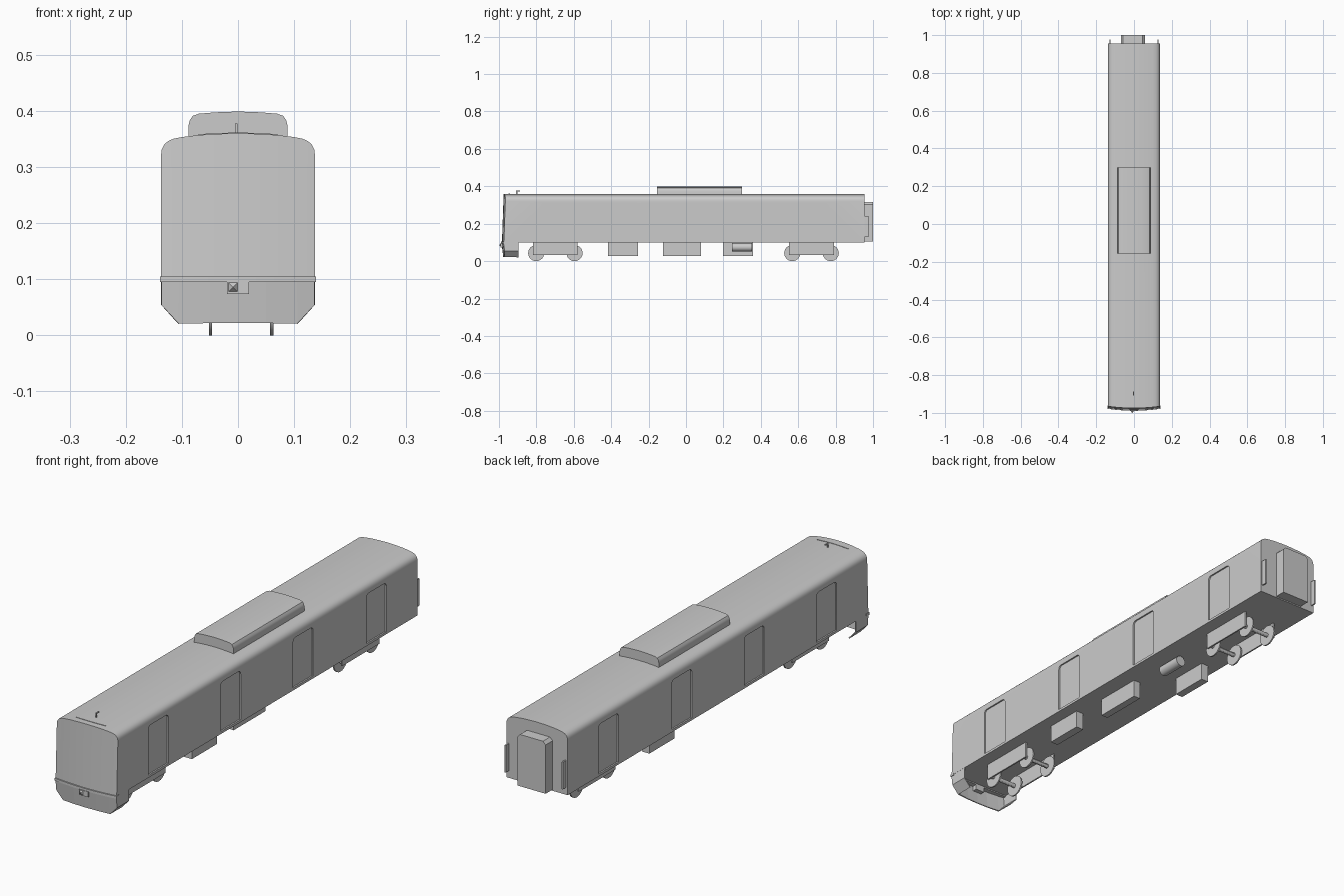
import bpy, bmesh, math
from mathutils import Matrix, Vector

if "Cube" in bpy.data.objects:
    bpy.data.objects.remove(bpy.data.objects["Cube"])


def finish(bm, name, smooth=False):
    bmesh.ops.recalc_face_normals(bm, faces=bm.faces)
    me = bpy.data.meshes.new(name)
    bm.to_mesh(me)
    bm.free()
    ob = bpy.data.objects.new(name, me)
    bpy.context.collection.objects.link(ob)
    if smooth:
        activate(ob)
        bpy.ops.object.shade_smooth_by_angle(angle=math.radians(30))
    return ob


def activate(ob):
    bpy.ops.object.select_all(action='DESELECT')
    ob.select_set(True)
    bpy.context.view_layer.objects.active = ob


def add_box(bm, lo, hi):
    lo, hi = Vector(lo), Vector(hi)
    m = Matrix.Translation((lo + hi) / 2) @ Matrix.Diagonal((*(hi - lo), 1))
    return bmesh.ops.create_cube(bm, size=1, matrix=m)['verts']


def box(name, lo, hi):
    bm = bmesh.new()
    add_box(bm, lo, hi)
    return finish(bm, name)


def cylinder(name, loc, radius, length, axis, sides=24):
    rot = Matrix.Rotation(math.pi / 2, 4, 'Y' if axis == 'X' else 'X')
    bm = bmesh.new()
    bmesh.ops.create_cone(bm, cap_ends=True, segments=sides, radius1=radius,
                          radius2=radius, depth=length,
                          matrix=Matrix.Translation(loc) @ rot)
    return finish(bm, name, True)


def extrude_profile(name, pts, y0, y1):
    bm = bmesh.new()
    f = bm.faces.new([bm.verts.new((x, y0, z)) for x, z in pts])
    r = bmesh.ops.extrude_face_region(bm, geom=[f])
    for v in r['geom']:
        if isinstance(v, bmesh.types.BMVert):
            v.co.y = y1
    return finish(bm, name, True)


def mirrored(half):
    return [(-x, z) for x, z in half[:0:-1]] + half


def column_solid(name, cols, z_bottom, front, y_back):
    """Closed solid made of columns (x, top z), with a curved front face."""
    bm = bmesh.new()
    rows = []
    for x, zt in cols:
        rows.append([bm.verts.new(p) for p in (
            (x, front(x, z_bottom), z_bottom), (x, front(x, zt), zt),
            (x, y_back, zt), (x, y_back, z_bottom))])
    for a, b in zip(rows, rows[1:]):
        for i in range(4):
            j = (i + 1) % 4
            bm.faces.new((a[i], a[j], b[j], b[i]))
    bm.faces.new(rows[0])
    bm.faces.new(rows[-1])
    return finish(bm, name, True)


# Car body: rounded roof section, bowed and slightly raked cab face
roof = mirrored([(0, 0.36), (0.035, 0.3592), (0.07, 0.357), (0.1, 0.3535),
                 (0.115, 0.3505), (0.125, 0.346), (0.132, 0.3395),
                 (0.136, 0.331), (0.137, 0.322)])
body = column_solid("body", roof, 0.1,
                    lambda x, z: -0.984 + 0.035 * (z - 0.1) + 0.55 * x * x, 0.955)

# Recessed door openings, four per side
bm = bmesh.new()
for s in (-1, 1):
    for y in (-0.706, -0.242, 0.222, 0.692):
        vs = add_box(bm, (s * 0.151 - 0.02, y - 0.064, 0.11),
                     (s * 0.151 + 0.02, y + 0.064, 0.31))
        edges = [e for e in {e for v in vs for e in v.link_edges}
                 if abs(e.verts[0].co.x - e.verts[1].co.x) > 0.01
                 and e.verts[0].co.z > 0.2]
        bmesh.ops.bevel(bm, geom=edges, offset=0.015, segments=4,
                        profile=0.5, affect='EDGES')
cutter = finish(bm, "door_cutter")
cutter.hide_render = True
mod = body.modifiers.new("doors", 'BOOLEAN')
mod.operation = 'DIFFERENCE'
mod.solver = 'EXACT'
mod.object = cutter
activate(body)
bpy.ops.object.modifier_apply(modifier=mod.name)
bpy.data.objects.remove(cutter)
bpy.ops.object.shade_smooth_by_angle(angle=math.radians(30))

# Front ledge below the cab face
xs = [-0.139, -0.1, -0.05, 0, 0.05, 0.1, 0.139]
column_solid("front_ledge", [(x, 0.105) for x in xs], 0.095,
             lambda x, z: -0.989 + 0.55 * x * x, -0.96)

# Front skirt: thin shell with chamfered lower corners and side returns
bm = bmesh.new()
sy = lambda x, z: -0.984 + 0.55 * x * x + 0.12 * (0.096 - z)
cols = []
for x in (-0.135, -0.105, -0.05, 0, 0.05, 0.105, 0.135):
    zb = 0.055 if abs(x) > 0.12 else 0.022
    cols.append([bm.verts.new((x, sy(x, z), z)) for z in (0.1, zb)])
for a, b in zip(cols, cols[1:]):
    bm.faces.new((a[0], a[1], b[1], b[0]))
for outer, inner in ((cols[0], cols[1]), (cols[-1], cols[-2])):
    chain = [outer[0], outer[1], inner[1]]
    back = [bm.verts.new((v.co.x, -0.895, v.co.z)) for v in chain]
    for i in range(2):
        bm.faces.new((chain[i], chain[i + 1], back[i + 1], back[i]))
skirt = finish(bm, "front_skirt")
sol = skirt.modifiers.new("thickness", 'SOLIDIFY')
sol.thickness = 0.004
sol.offset = 0

# Coupler block with pointed cone
box("coupler_block", (-0.02, -0.991, 0.074), (0.02, -0.96, 0.096))
bm = bmesh.new()
bmesh.ops.create_cone(bm, cap_ends=True, segments=4, radius1=0.0125, radius2=0,
                      depth=0.01, matrix=Matrix.Translation((-0.009, -0.995, 0.086))
                      @ Matrix.Rotation(math.pi / 2, 4, 'X')
                      @ Matrix.Rotation(math.pi / 4, 4, 'Z'))
finish(bm, "coupler_point")

# Roof unit
unit = mirrored([(0, 0.399), (0.04, 0.3975), (0.07, 0.395), (0.081, 0.391),
                 (0.086, 0.383), (0.088, 0.375), (0.088, 0.348)])
extrude_profile("roof_unit", unit, -0.155, 0.3)

# Roof horn and rain strip above the cab
box("horn_post", (-0.005, -0.908, 0.355), (-0.001, -0.902, 0.378))
box("horn_arm", (-0.005, -0.908, 0.373), (-0.001, -0.888, 0.378))
strip = [(x, 0.3615 - 0.6 * x * x) for x in (-0.07, -0.035, 0, 0.035, 0.07)]
column_solid("rain_strip", strip, 0.35,
             lambda x, z: -0.95 + 1.5 * x * x, -0.94)

# Rear gangway and side plates
extrude_profile("gangway", [(-0.07, 0.105), (0.057, 0.105), (0.057, 0.303),
                            (0.045, 0.315), (-0.058, 0.315), (-0.07, 0.303)],
                0.95, 1.0)
for side, s in (("left", -1), ("right", 1)):
    box("rear_plate_" + side, (s * 0.128 - 0.003, 0.95, 0.13),
        (s * 0.128 + 0.003, 0.977, 0.24))

# Bogies: side frames, axles and wheels
for end, yc, wheels in (("front", -0.698, (-0.801, -0.596)),
                        ("rear", 0.671, (0.568, 0.774))):
    for side, x in (("left", -0.068), ("right", 0.078)):
        box(f"{end}_bogie_frame_{side}", (x - 0.003, yc - 0.119, 0.033),
            (x + 0.003, yc + 0.119, 0.102))
    for i, y in enumerate(wheels):
        cylinder(f"{end}_axle_{i}", (0.005, y, 0.043), 0.009, 0.14, 'X', 12)
        for side, x in (("left", -0.049), ("right", 0.06)):
            cylinder(f"{end}_wheel_{i}_{side}", (x, y, 0.043), 0.043, 0.006, 'X')

# Underfloor equipment
for name, x0, x1, y0, y1 in (("front_equipment_box", 0.05, 0.085, -0.417, -0.257),
                             ("middle_equipment_box", 0.036, 0.067, -0.123, 0.08),
                             ("rear_equipment_box", -0.086, -0.053, 0.198, 0.358)):
    box(name, (x0, y0, 0.027), (x1, y1, 0.102))
cylinder("air_tank", (0.052, 0.3, 0.074), 0.022, 0.107, 'Y')
